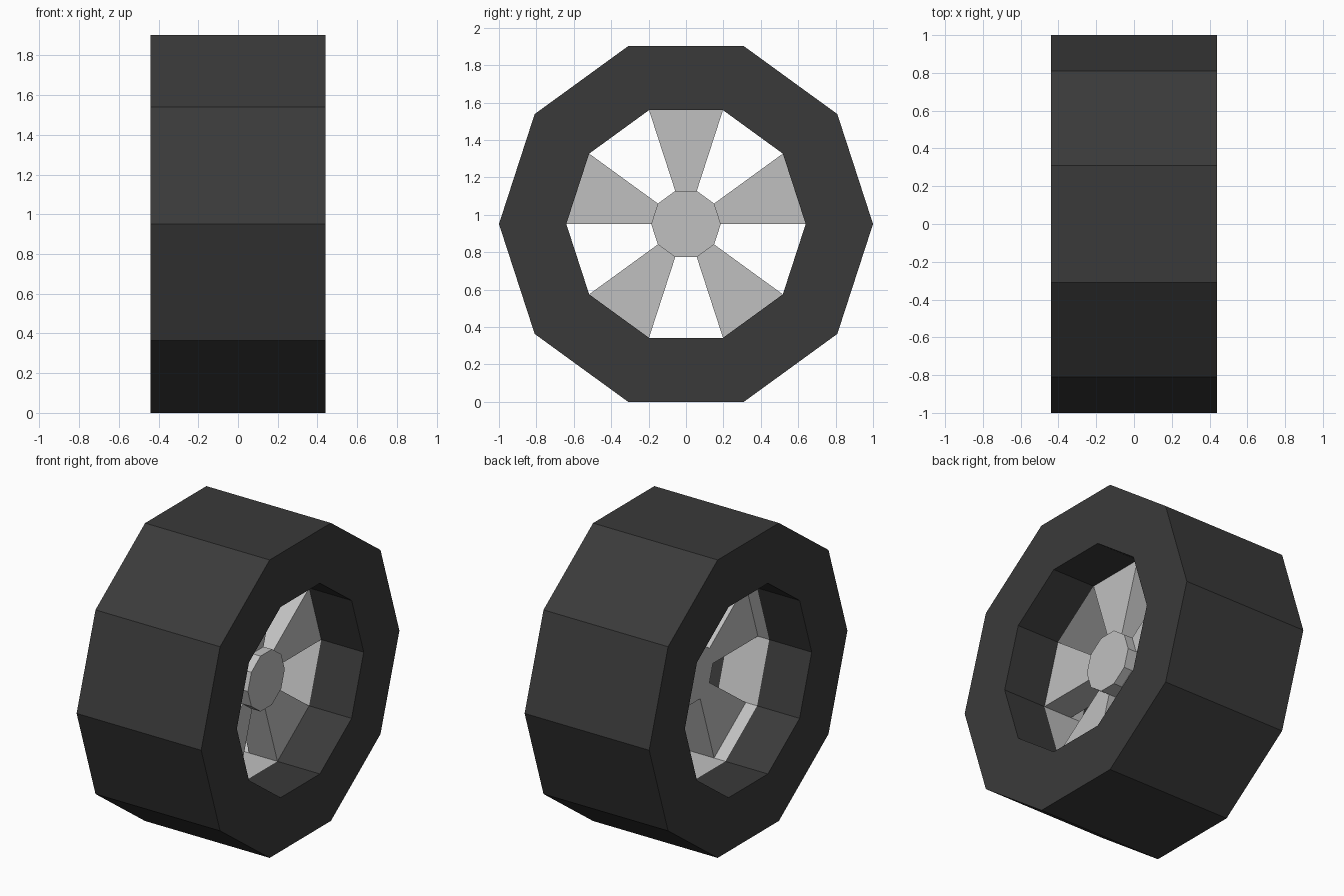
import bpy, bmesh, math

if "Cube" in bpy.data.objects:
    bpy.data.objects.remove(bpy.data.objects["Cube"])

SIDES = 10
STEP = math.tau / SIDES
CZ = math.sin(math.radians(72))      # axle height: flat side rests on the ground
HALF_W, R_TYRE, R_RIM, R_HUB = 0.44, 1.0, 0.64, 0.186
RIM_X, SPOKE_BACK, HUB_FRONT = 0.14, -0.06, 0.20


def material(name, v):
    m = bpy.data.materials.new(name)
    m.diffuse_color = (v, v, v, 1)
    m.use_nodes = True
    m.node_tree.nodes["Principled BSDF"].inputs["Base Color"].default_value = m.diffuse_color
    return m


RUBBER = material("dark rubber", 0.042)
METAL = material("light grey metal", 0.53)


def point(r, i, x):
    return (x, r * math.cos(i * STEP), CZ + r * math.sin(i * STEP))


def finish(name, bm, mat):
    me = bpy.data.meshes.new(name)
    bm.to_mesh(me)
    bm.free()
    me.materials.append(mat)
    ob = bpy.data.objects.new(name, me)
    bpy.context.collection.objects.link(ob)
    return ob


def lathe(name, profile, mat):
    """Turn an open (radius, x) profile around the axle."""
    bm = bmesh.new()
    rings = [[bm.verts.new(point(r, i, x)) for r, x in profile] for i in range(SIDES)]
    for i in range(SIDES):
        a, b = rings[i], rings[(i + 1) % SIDES]
        for j in range(len(profile) - 1):
            bm.faces.new((a[j], b[j], b[j + 1], a[j + 1]))
    return finish(name, bm, mat)


def prism(name, corners, x0, x1, walls, mat):
    """Extrude (radius, step) corners along the axle, with only the listed side walls."""
    bm = bmesh.new()
    back = [bm.verts.new(point(r, i, x0)) for r, i in corners]
    front = [bm.verts.new(point(r, i, x1)) for r, i in corners]
    bm.faces.new(front)
    bm.faces.new(back[::-1])
    n = len(corners)
    for k in walls:
        m = (k + 1) % n
        bm.faces.new((back[k], back[m], front[m], front[k]))
    return finish(name, bm, mat)


# Tyre, and the metal band in the middle of its inner wall
lathe("tyre", [(R_RIM, -RIM_X), (R_RIM, -HALF_W), (R_TYRE, -HALF_W),
               (R_TYRE, HALF_W), (R_RIM, HALF_W), (R_RIM, RIM_X)], RUBBER)
lathe("rim_band", [(R_RIM, RIM_X), (R_RIM, -RIM_X)], METAL)

# Hub, proud of the spokes on the outer side
prism("hub", [(R_HUB, i) for i in range(SIDES)], SPOKE_BACK, HUB_FRONT, range(SIDES), METAL)

# Five spokes filling every other sector
for s in range(0, SIDES, 2):
    prism("spoke_%d" % (s // 2 + 1),
          [(R_HUB, s), (R_RIM, s), (R_RIM, s + 1), (R_HUB, s + 1)],
          SPOKE_BACK, RIM_X, (0, 2), METAL)
